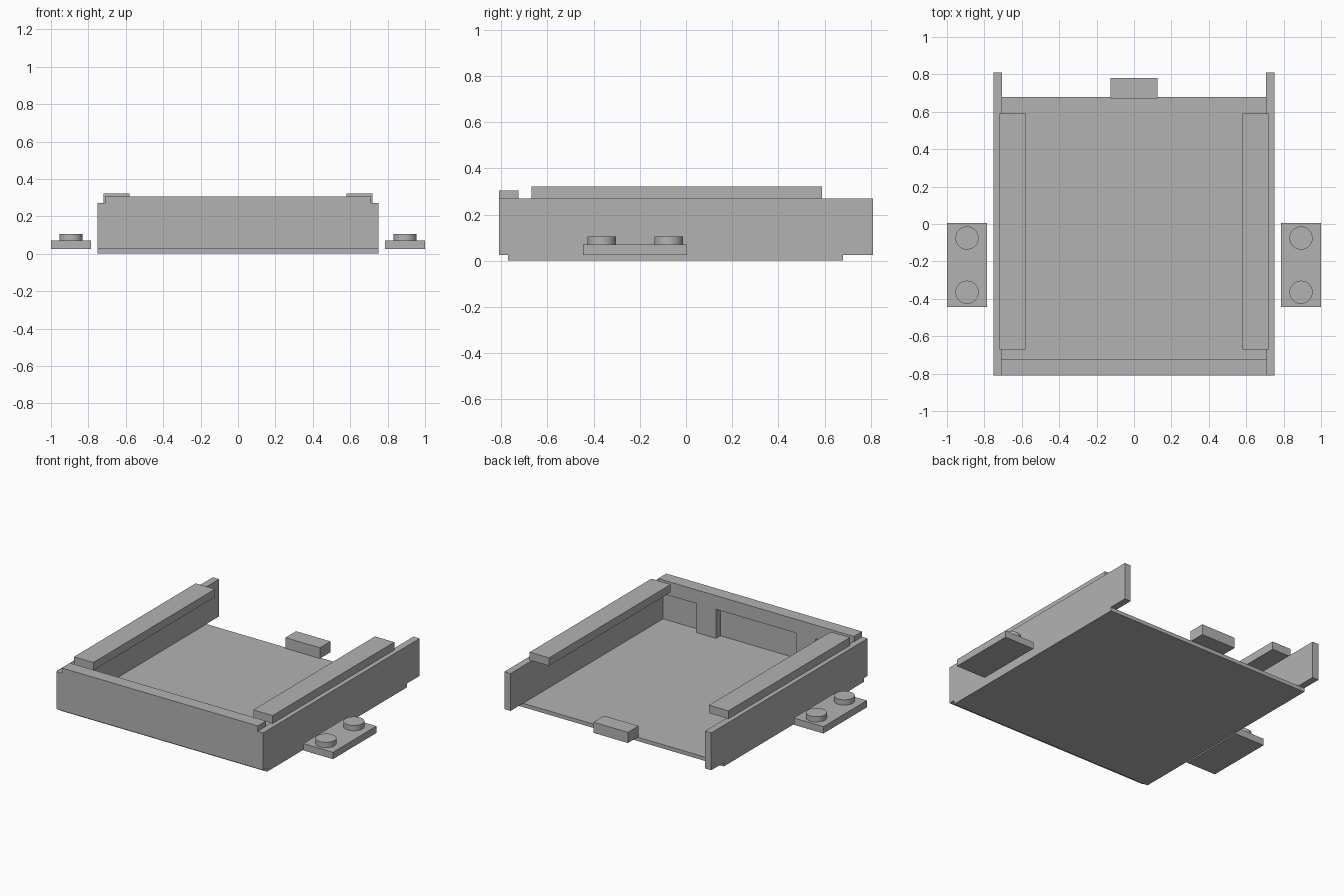
import bpy, bmesh
from mathutils import Matrix, Vector

cube = bpy.data.objects.get("Cube")
if cube:
    bpy.data.objects.remove(cube, do_unlink=True)

grey = bpy.data.materials.new("light grey")
grey.use_nodes = True
colour = (0.45, 0.45, 0.45, 1)
grey.diffuse_color = colour
grey.node_tree.nodes["Principled BSDF"].inputs["Base Color"].default_value = colour


def finish(name, bm):
    mesh = bpy.data.meshes.new(name)
    bm.to_mesh(mesh)
    bm.free()
    mesh.materials.append(grey)
    obj = bpy.data.objects.new(name, mesh)
    bpy.context.collection.objects.link(obj)
    return obj


def box(name, x, y, z):
    """Box spanning the given (low, high) ranges."""
    lo, hi = (Vector(p) for p in zip(x, y, z))
    bm = bmesh.new()
    bmesh.ops.create_cube(bm, size=1)
    bmesh.ops.scale(bm, vec=hi - lo, verts=bm.verts)
    bmesh.ops.translate(bm, vec=(lo + hi) / 2, verts=bm.verts)
    return finish(name, bm)


def pair(name, x, y, z):
    """The same box on the left and mirrored on the right."""
    box("left_" + name, x, y, z)
    box("right_" + name, (-x[1], -x[0]), y, z)


def stud(name, x, y):
    bm = bmesh.new()
    bmesh.ops.create_cone(bm, cap_ends=True, segments=32, radius1=0.062,
                          radius2=0.062, depth=0.036,
                          matrix=Matrix.Translation((x, y, 0.087)))
    obj = finish(name, bm)
    bpy.ops.object.select_all(action='DESELECT')
    obj.select_set(True)
    bpy.context.view_layer.objects.active = obj
    bpy.ops.object.shade_smooth_by_angle()


# Tray floor and walls
FLOOR, RIM = 0.025, 0.27
box("floor", (-0.75, 0.75), (-0.77, 0.68), (0, FLOOR))
pair("side_wall", (0.705, 0.75), (-0.81, 0.81), (FLOOR, RIM))
box("front_wall", (-0.705, 0.705), (-0.81, -0.77), (FLOOR, RIM))

# Inner framing of the front wall
box("front_header", (-0.705, 0.705), (-0.77, -0.725), (0.215, RIM))
pair("front_rib", (0.29, 0.43), (-0.77, -0.725), (FLOOR, 0.215))

# Top trim
box("front_ledge", (-0.71, 0.71), (-0.81, -0.725), (RIM, 0.305))
pair("top_rail", (0.58, 0.72), (-0.67, 0.59), (RIM, 0.322))

# Tab at the back edge
box("back_tab", (-0.125, 0.125), (0.67, 0.78), (FLOOR, 0.095))

# Separate side plates with round studs
pair("side_plate", (0.785, 1), (-0.445, 0.005), (FLOOR, 0.07))
for side, sx in (("left", 1), ("right", -1)):
    for place, y in (("front", -0.365), ("back", -0.075)):
        stud(f"{side}_{place}_stud", sx * 0.893, y)
